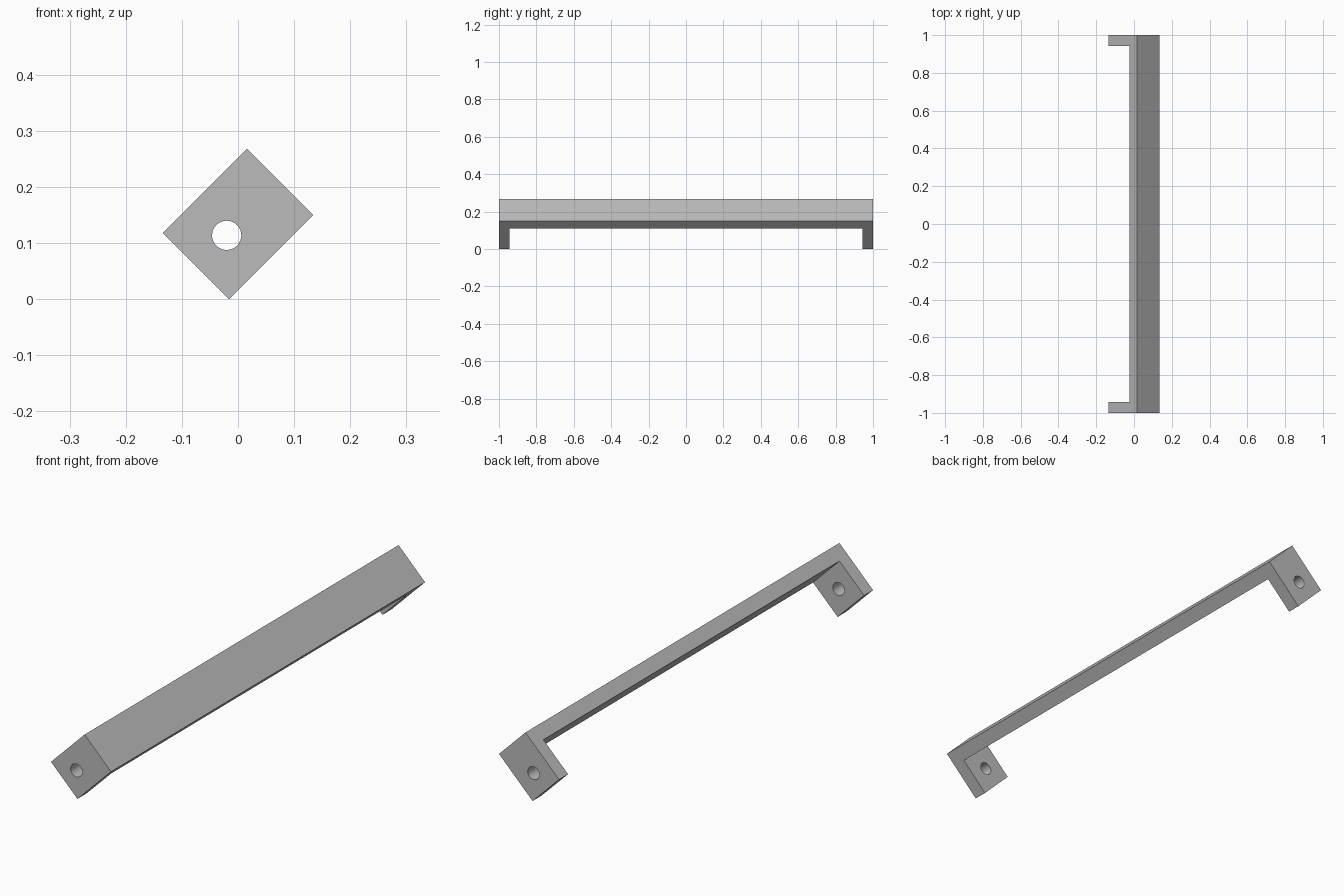
import bpy, bmesh
from math import radians
from mathutils import Matrix

if "Cube" in bpy.data.objects:
    bpy.data.objects.remove(bpy.data.objects["Cube"], do_unlink=True)

LENGTH, WIDTH, DEPTH = 2.0, 0.167, 0.212   # overall bracket
WALL = 0.057                               # bar and lug thickness
HOLE_RADIUS = 0.026

# Tilt the whole bracket 45 degrees about its long axis and lift it to the floor
TILT = Matrix.Translation((0, 0, 0.134)) @ Matrix.Rotation(radians(45), 4, "Y")

grey = bpy.data.materials.new("plain grey")
grey.use_nodes = True
colour = (0.5, 0.5, 0.5, 1)
grey.diffuse_color = colour
grey.node_tree.nodes["Principled BSDF"].inputs["Base Color"].default_value = colour


def make_object(name, bm):
    bmesh.ops.recalc_face_normals(bm, faces=bm.faces)
    mesh = bpy.data.meshes.new(name)
    bm.to_mesh(mesh)
    bm.free()
    mesh.materials.append(grey)
    obj = bpy.data.objects.new(name, mesh)
    obj.matrix_world = TILT
    bpy.context.collection.objects.link(obj)
    return obj


# Bracket: U-shaped side profile extruded across its width
end, inner = LENGTH / 2, LENGTH / 2 - WALL
top, under = DEPTH / 2, DEPTH / 2 - WALL
half = [(end, top), (end, -top), (inner, -top), (inner, under)]
profile = half + [(-y, z) for y, z in reversed(half)]
bm = bmesh.new()
face = bm.faces.new([bm.verts.new((-WIDTH / 2, y, z)) for y, z in profile])
extruded = bmesh.ops.extrude_face_region(bm, geom=[face])["geom"]
bmesh.ops.translate(bm, vec=(WIDTH, 0, 0),
                    verts=[v for v in extruded if isinstance(v, bmesh.types.BMVert)])
bracket = make_object("mounting_bracket", bm)

# Bolt holes: one long round cutter through both end lugs
bm = bmesh.new()
bmesh.ops.create_cone(bm, cap_ends=True, segments=48, radius1=HOLE_RADIUS,
                      radius2=HOLE_RADIUS, depth=LENGTH * 1.2,
                      matrix=Matrix.Translation((0, 0, -WALL / 2))
                      @ Matrix.Rotation(radians(90), 4, "X"))
cutter = make_object("hole_cutter", bm)
cutter.hide_render = True

holes = bracket.modifiers.new("bolt_holes", "BOOLEAN")
holes.operation = "DIFFERENCE"
holes.solver = "EXACT"
holes.object = cutter
bpy.ops.object.select_all(action="DESELECT")
bracket.select_set(True)
bpy.context.view_layer.objects.active = bracket
bpy.ops.object.modifier_apply(modifier=holes.name)
bpy.data.objects.remove(cutter, do_unlink=True)

# Round holes smooth, bracket edges sharp
bpy.ops.object.shade_smooth_by_angle(angle=radians(30))
